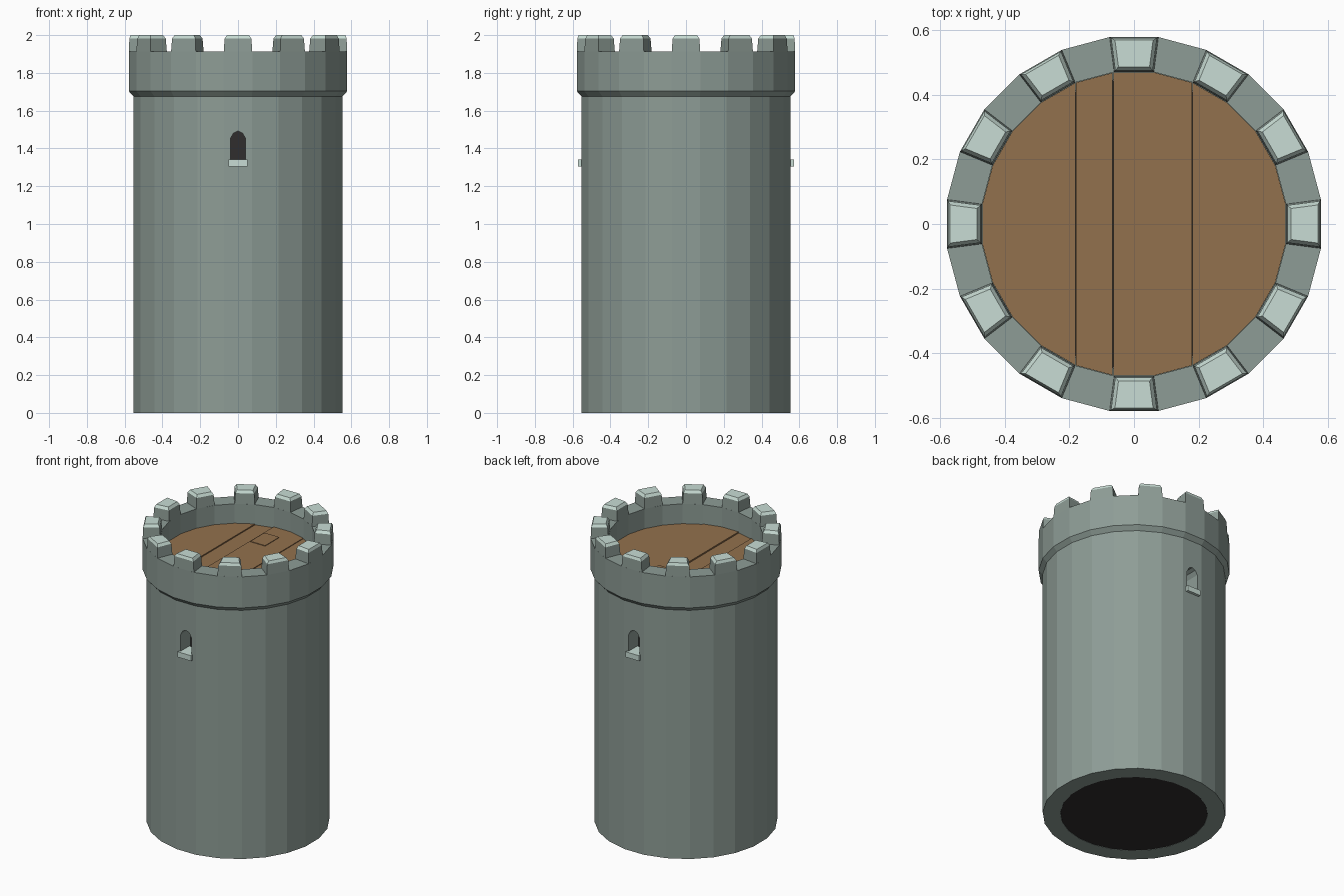
import bpy, bmesh, math
from mathutils import Vector, Matrix

if "Cube" in bpy.data.objects:
    bpy.data.objects.remove(bpy.data.objects["Cube"])

SIDES = 24
STEP = 2 * math.pi / SIDES


def material(name, rgb):
    m = bpy.data.materials.new(name)
    m.diffuse_color = (*rgb, 1)
    m.use_nodes = True
    m.node_tree.nodes["Principled BSDF"].inputs["Base Color"].default_value = m.diffuse_color
    return m


stone = material("stone", (0.27, 0.335, 0.305))
pale = material("pale_stone", (0.58, 0.72, 0.66))
wood = material("wood", (0.29, 0.165, 0.075))
dark = material("dark", (0.03, 0.027, 0.027))


def finish(name, bm, *mats):
    bmesh.ops.recalc_face_normals(bm, faces=bm.faces)
    me = bpy.data.meshes.new(name)
    bm.to_mesh(me)
    bm.free()
    for m in mats:
        me.materials.append(m)
    ob = bpy.data.objects.new(name, me)
    bpy.context.collection.objects.link(ob)
    return ob


def ring(bm, r, z):
    # Corners sit half a step off the axes so flats face front, back and sides
    return [bm.verts.new((r * math.cos((i + .5) * STEP), r * math.sin((i + .5) * STEP), z))
            for i in range(SIDES)]


def bridge(bm, a, b):
    n = len(a)
    return [bm.faces.new((a[i], a[(i + 1) % n], b[(i + 1) % n], b[i])) for i in range(n)]


def prism(r, z0, z1):
    bm = bmesh.new()
    a, b = ring(bm, r, z0), ring(bm, r, z1)
    bridge(bm, a, b)
    bm.faces.new(a)
    bm.faces.new(b)
    return bm


def box(name, size, loc, mat):
    bm = bmesh.new()
    bmesh.ops.create_cube(bm, size=1,
                          matrix=Matrix.Translation(loc) @ Matrix.Diagonal((*size, 1)))
    return finish(name, bm, mat)


# Tower wall with flared parapet
profile = [(.558, 0), (.558, 1.675), (.583, 1.703), (.583, 1.912),
           (.474, 1.912), (.474, 1.72), (.45, 1.72), (.45, 0)]
bm = bmesh.new()
rings = [ring(bm, r, z) for r, z in profile]
for a, b in zip(rings, rings[1:] + rings[:1]):
    bridge(bm, a, b)
wall = finish("tower_wall", bm, stone)

# Arched window cutter running front to back
arch = [(-.04, 1.325), (.04, 1.325), (.04, 1.453), (.024, 1.481), (0, 1.492),
        (-.024, 1.481), (-.04, 1.453)]
bm = bmesh.new()
a, b = ([bm.verts.new((x, y, z)) for x, z in arch] for y in (-.8, .8))
bridge(bm, a, b)
bm.faces.new(a)
bm.faces.new(b)
cutter = finish("window_cutter", bm, stone)
cutter.hide_render = True
cutter.hide_viewport = True
mod = wall.modifiers.new("windows", 'BOOLEAN')
mod.object = cutter
mod.operation = 'DIFFERENCE'
mod.solver = 'EXACT'

# Dark interior
finish("dark_interior", prism(.449, .001, 1.71), dark)

# Window sills, front and back
for side, name in ((-1, "front_sill"), (1, "back_sill")):
    box(name, (.1, .11, .036), (0, side * .516, 1.323), pale)

# Merlons on every second side, with pale chamfered caps
for k in range(SIDES // 2):
    bm = bmesh.new()
    loops = []
    for z, d in ((1.905, 0), (1.982, .005), (2.0, .016)):
        ro, ri = .578 - d * .6, .470 + d
        t = math.tan(STEP / 2)
        wo, wi = ro * t - d, ri * t - d
        loops.append([bm.verts.new((x, y, z)) for x, y in
                      ((wo, ro), (-wo, ro), (-wi, ri), (wi, ri))])
    bm.faces.new(loops[0])
    bridge(bm, loops[0], loops[1])
    caps = bridge(bm, loops[1], loops[2]) + [bm.faces.new(loops[2])]
    for f in caps:
        f.material_index = 1
    bmesh.ops.rotate(bm, verts=bm.verts, cent=(0, 0, 0),
                     matrix=Matrix.Rotation(2 * k * STEP, 3, 'Z'))
    finish(f"merlon_{k + 1}", bm, stone, pale)

# Roof deck: wide planks clipped from the round floor
planks = [(-.6, -.181, 1.782), (-.179, -.067, 1.776), (-.063, .179, 1.782), (.181, .6, 1.779)]
for i, (x0, x1, top) in enumerate(planks):
    bm = prism(.473, 1.725, top)
    for x, n in ((x0, -1), (x1, 1)):
        geom = bm.verts[:] + bm.edges[:] + bm.faces[:]
        bmesh.ops.bisect_plane(bm, geom=geom, plane_co=(x, 0, 0), plane_no=(n, 0, 0),
                               clear_outer=True)
        bmesh.ops.holes_fill(bm, edges=[e for e in bm.edges if e.is_boundary])
    finish(f"deck_plank_{i + 1}", bm, wood)

# Hatch in the deck
box("deck_hatch", (.11, .15, .02), (0, .285, 1.776), wood)
